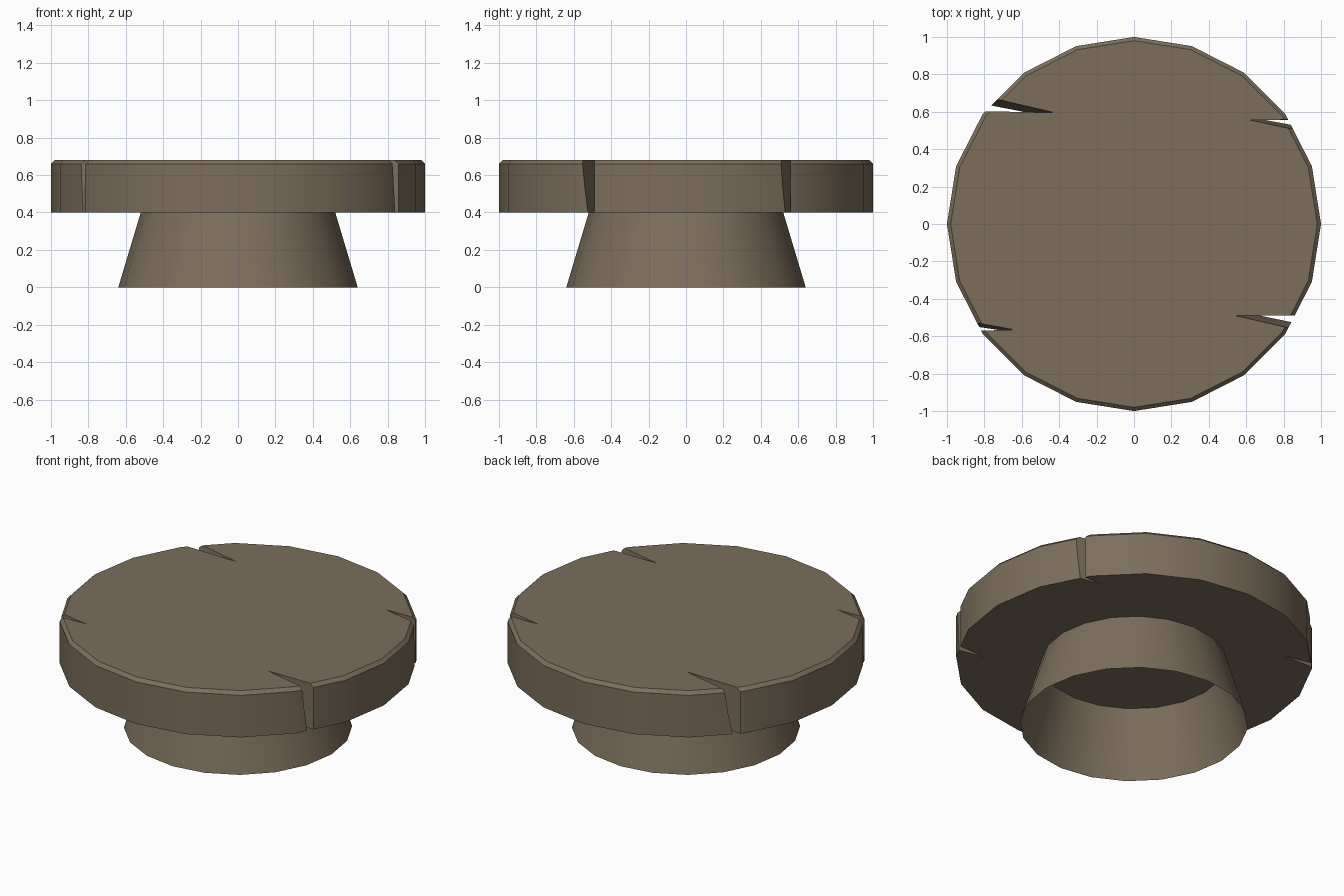
import bpy, bmesh
from math import sin, cos, pi, radians
from mathutils import Vector

if "Cube" in bpy.data.objects:
    bpy.data.objects.remove(bpy.data.objects["Cube"], do_unlink=True)

SIDES = 20
stone = bpy.data.materials.new("brown_stone")
stone.use_nodes = True
colour = (0.2, 0.157, 0.104, 1)
stone.diffuse_color = colour
stone.node_tree.nodes["Principled BSDF"].inputs["Base Color"].default_value = colour


def make_object(name, bm):
    mesh = bpy.data.meshes.new(name)
    bm.to_mesh(mesh)
    bm.free()
    mesh.materials.append(stone)
    obj = bpy.data.objects.new(name, mesh)
    bpy.context.collection.objects.link(obj)
    return obj


def lathe(name, profile, capped):
    """Rings of (radius, height) from bottom to top, joined by quads."""
    bm = bmesh.new()
    rings = [[bm.verts.new((r * cos(2 * pi * i / SIDES), r * sin(2 * pi * i / SIDES), z))
              for i in range(SIDES)] for r, z in profile]
    for low, high in zip(rings, rings[1:]):
        for i in range(SIDES):
            j = (i + 1) % SIDES
            bm.faces.new((low[i], low[j], high[j], high[i]))
    if capped:
        bm.faces.new(rings[0][::-1])
        bm.faces.new(rings[-1])
    return make_object(name, bm)


def wedge(name, bottom, top):
    """Tapered crack cutter: each triangle is a tip and two points on the rim."""
    bm = bmesh.new()
    rings = []
    for z, points in ((0.39, bottom), (0.69, top)):
        tip, a, b = (Vector((x, y, z)) for x, y in points)
        rings.append([bm.verts.new(p) for p in (tip, tip + (a - tip) * 1.6, tip + (b - tip) * 1.6)])
    low, high = rings
    bm.faces.new(low)
    bm.faces.new(high)
    for i in range(3):
        j = (i + 1) % 3
        bm.faces.new((low[i], low[j], high[j], high[i]))
    bmesh.ops.triangulate(bm, faces=bm.faces[:])
    bmesh.ops.recalc_face_normals(bm, faces=bm.faces[:])
    return make_object(name, bm)


def smooth(obj):
    bpy.ops.object.select_all(action="DESELECT")
    obj.select_set(True)
    bpy.context.view_layer.objects.active = obj
    bpy.ops.object.shade_smooth_by_angle(angle=radians(30))


# Hollow flared foot, open underneath
foot = lathe("foot", [(0.64, 0), (0.52, 0.4)], False)
smooth(foot)

# Broad slab with a chamfered top rim
slab = lathe("slab", [(1, 0.4), (1, 0.66), (0.98, 0.68)], True)
smooth(slab)

# Cracks in the rim: bottom triangle, top triangle
cracks = [
    ("front_left_crack", [(0.68, -0.49), (0.86, -0.49), (0.84, -0.523)],
     [(0.54, -0.49), (0.86, -0.49), (0.82, -0.555)]),
    ("back_left_crack", [(0.71, 0.555), (0.82, 0.558), (0.83, 0.533)],
     [(0.62, 0.555), (0.82, 0.558), (0.84, 0.508)]),
    ("back_right_crack", [(-0.59, 0.598), (-0.8, 0.603), (-0.765, 0.632)],
     [(-0.42, 0.595), (-0.8, 0.603), (-0.73, 0.668)]),
    ("front_right_crack", [(-0.72, -0.568), (-0.82, -0.568), (-0.82, -0.553)],
     [(-0.64, -0.565), (-0.82, -0.57), (-0.83, -0.53)]),
]
for name, bottom, top in cracks:
    cutter = wedge(name, bottom, top)
    cut = slab.modifiers.new(name, "BOOLEAN")
    cut.operation = "DIFFERENCE"
    cut.solver = "EXACT"
    cut.object = cutter
    bpy.context.view_layer.objects.active = slab
    bpy.ops.object.modifier_apply(modifier=cut.name)
    bpy.data.objects.remove(cutter, do_unlink=True)
smooth(slab)
